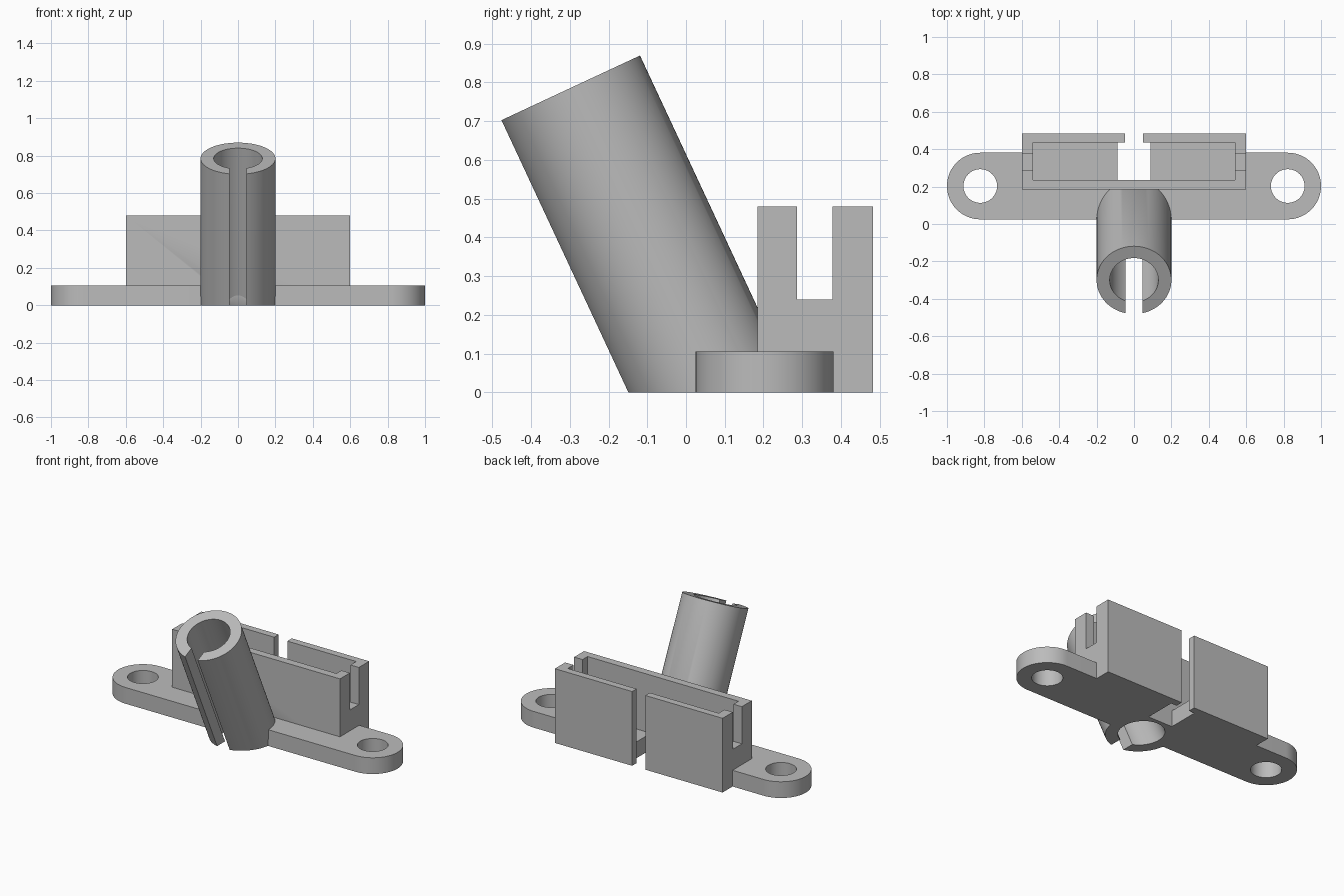
import bpy
from math import radians
from mathutils import Vector, Matrix

if "Cube" in bpy.data.objects:
    bpy.data.objects.remove(bpy.data.objects["Cube"], do_unlink=True)

grey = bpy.data.materials.new("plain_grey")
grey.use_nodes = True
colour = (0.5, 0.5, 0.5, 1)
grey.diffuse_color = colour
grey.node_tree.nodes["Principled BSDF"].inputs["Base Color"].default_value = colour


def box(name, x, y, z):
    """Box between (min, max) limits on each axis."""
    bpy.ops.mesh.primitive_cube_add(size=1)
    ob = bpy.context.object
    ob.name = name
    mid = Vector([(a + b) / 2 for a, b in (x, y, z)])
    size = Vector([b - a for a, b in (x, y, z)])
    ob.data.transform(Matrix.Translation(mid) @ Matrix.Diagonal(size).to_4x4())
    return ob


def cylinder(name, radius, depth, centre, tilt=0):
    bpy.ops.mesh.primitive_cylinder_add(vertices=80, radius=radius, depth=depth)
    ob = bpy.context.object
    ob.name = name
    ob.data.transform(Matrix.Translation(centre) @ Matrix.Rotation(tilt, 4, "X"))
    return ob


def combine(target, tool, operation="DIFFERENCE"):
    """Apply a boolean and discard the tool object."""
    tool.hide_render = True
    mod = target.modifiers.new("cut", "BOOLEAN")
    mod.operation, mod.solver, mod.object = operation, "EXACT", tool
    bpy.context.view_layer.objects.active = target
    bpy.ops.object.modifier_apply(modifier=mod.name)
    bpy.data.objects.remove(tool, do_unlink=True)


def finish(ob):
    ob.data.materials.clear()
    ob.data.materials.append(grey)
    bpy.ops.object.select_all(action="DESELECT")
    ob.select_set(True)
    bpy.context.view_layer.objects.active = ob
    bpy.ops.object.shade_smooth_by_angle(angle=radians(30))


# Shared measurements
TILT = radians(25)
AXIS = Matrix.Rotation(TILT, 3, "X") @ Vector((0, 0, 1))
TUBE_TOP = Vector((0, -0.30, 0.785))
PLATE_TOP = 0.105
END_X, END_Y, END_R = 0.822, 0.203, 0.178
FRONT, BACK, TOP = 0.185, 0.483, 0.48


def tilted(name, radius, depth, extra=0):
    return cylinder(name, radius, depth, TUBE_TOP + AXIS * (extra - depth / 2), TILT)


# Mounting plate with rounded ends and screw holes
plate = box("mounting_plate", (-END_X, END_X), (END_Y - END_R, END_Y + END_R), (0, PLATE_TOP))
for side in (-1, 1):
    centre = Vector((side * END_X, END_Y, PLATE_TOP / 2))
    combine(plate, cylinder("end", END_R, PLATE_TOP, centre), "UNION")
    combine(plate, cylinder("screw_hole", 0.09, 1, centre))
combine(plate, box("holder_gap", (-0.6, 0.6), (FRONT, 1), (-1, 1)))
combine(plate, tilted("tube_gap", 0.2, 1.4))

# Open-topped holder with end notches, rear slot and floor opening
holder = box("holder_box", (-0.6, 0.6), (FRONT, BACK), (0, TOP))
combine(holder, box("cavity", (-0.54, 0.54), (0.235, 0.437), (PLATE_TOP, 1)))
combine(holder, box("end_notches", (-1, 1), (0.286, 0.378), (0.24, 1)))
combine(holder, box("rear_slot", (-0.047, 0.047), (0.4, 1), (-1, 1)))
combine(holder, box("floor_opening", (-0.087, 0.087), (0.235, 0.437), (-1, 1)))
combine(holder, tilted("bore", 0.13, 1.4))

# Slanted split tube, trimmed flush with the ground and the holder
tube = tilted("slanted_tube", 0.2, 1.4)
combine(tube, tilted("bore", 0.13, 2, 0.2))
slot = box("front_slot", (-0.045, 0.045), (-0.4, 0), (-2, 1))
slot.data.transform(Matrix.Translation(TUBE_TOP) @ Matrix.Rotation(TILT, 4, "X"))
combine(tube, slot)
combine(tube, box("ground_trim", (-2, 2), (-2, 2), (-2, 0)))
combine(tube, box("holder_trim", (-2, 2), (FRONT, 2), (-2, 2)))

for part in (plate, holder, tube):
    finish(part)
